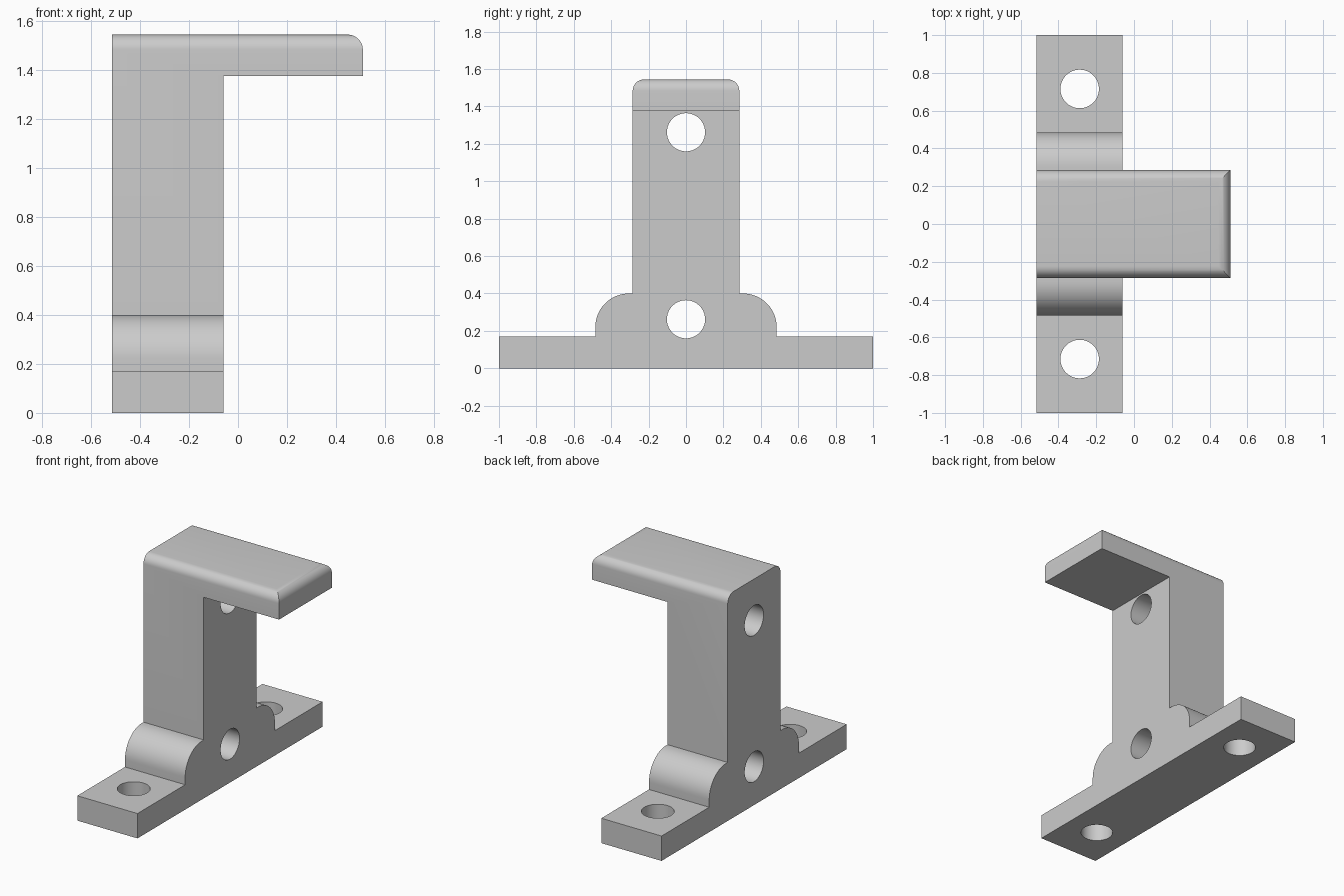
import bpy, bmesh
from math import sin, cos, pi
from mathutils import Matrix, Vector

cube = bpy.data.objects.get("Cube")
if cube:
    bpy.data.objects.remove(cube, do_unlink=True)

BACK, FRONT, TIP = -0.515, -0.06, 0.51
HALF, TOP, UNDER = 0.285, 1.545, 1.375
BASE, SHOULDER, ROUND = 0.17, 0.485, 0.18

grey = bpy.data.materials.new("plain grey")
grey.use_nodes = True
grey.diffuse_color = (0.6, 0.6, 0.6, 1)
grey.node_tree.nodes["Principled BSDF"].inputs["Base Color"].default_value = grey.diffuse_color


def make_object(name, bm):
    bmesh.ops.recalc_face_normals(bm, faces=bm.faces)
    mesh = bpy.data.meshes.new(name)
    bm.to_mesh(mesh)
    bm.free()
    mesh.materials.append(grey)
    obj = bpy.data.objects.new(name, mesh)
    bpy.context.collection.objects.link(obj)
    return obj


def block(name, x0, x1, y0, y1, z0, z1):
    bm = bmesh.new()
    bmesh.ops.create_cube(bm, size=1)
    for v in bm.verts:
        v.co = Vector(((x0 + x1) / 2 + v.co.x * (x1 - x0),
                       (y0 + y1) / 2 + v.co.y * (y1 - y0),
                       (z0 + z1) / 2 + v.co.z * (z1 - z0)))
    return make_object(name, bm)


def drill(name, centre, axis):
    bm = bmesh.new()
    turn = Matrix.Rotation(pi / 2, 4, "Y") if axis == "X" else Matrix()
    bmesh.ops.create_cone(bm, cap_ends=True, segments=64, radius1=0.102, radius2=0.102,
                          depth=0.7, matrix=Matrix.Translation(centre) @ turn)
    return make_object(name, bm)


def cut(target, cutter):
    mod = target.modifiers.new(cutter.name, "BOOLEAN")
    mod.operation = "DIFFERENCE"
    mod.solver = "EXACT"
    mod.object = cutter
    bpy.context.view_layer.objects.active = target
    bpy.ops.object.modifier_apply(modifier=mod.name)
    bpy.data.objects.remove(cutter, do_unlink=True)


# Side outline: flat feet, rounded shoulders, upright column
arc = [(SHOULDER - ROUND + ROUND * cos(a), 0.22 + ROUND * sin(a))
       for a in (i * pi / 32 for i in range(17))]
half = [(1, 0), (1, BASE), (SHOULDER, BASE)] + arc + [(HALF, 0.4), (HALF, TOP)]
outline = half + [(-y, z) for y, z in reversed(half)]

bm = bmesh.new()
face = bm.faces.new([bm.verts.new((BACK, y, z)) for y, z in outline])
swept = bmesh.ops.extrude_face_region(bm, geom=[face])["geom"]
bmesh.ops.translate(bm, vec=(TIP - BACK, 0, 0),
                    verts=[v for v in swept if isinstance(v, bmesh.types.BMVert)])

# Rounded top edges along both sides and the free end of the arm
top_edges = [e for e in bm.edges
             if all(v.co.z > TOP - 0.01 for v in e.verts)
             and any(v.co.x > BACK + 0.01 for v in e.verts)]
bmesh.ops.bevel(bm, geom=top_edges, offset=0.062, offset_type="OFFSET", segments=10,
                profile=0.5, affect="EDGES", clamp_overlap=True)
bracket = make_object("mounting_bracket", bm)

# Open space under the arm
cut(bracket, block("under_arm_space", FRONT, 1, -2, 2, -1, UNDER))

# Bolt holes through the column and the feet
middle = (BACK + FRONT) / 2
for z in (0.262, 1.262):
    cut(bracket, drill("column_hole", (middle, 0, z), "X"))
for y in (-0.715, 0.715):
    cut(bracket, drill("foot_hole", (middle, y, 0.1), "Z"))

bpy.ops.object.select_all(action="DESELECT")
bracket.select_set(True)
bpy.context.view_layer.objects.active = bracket
bpy.ops.object.shade_smooth_by_angle(angle=pi / 6)
